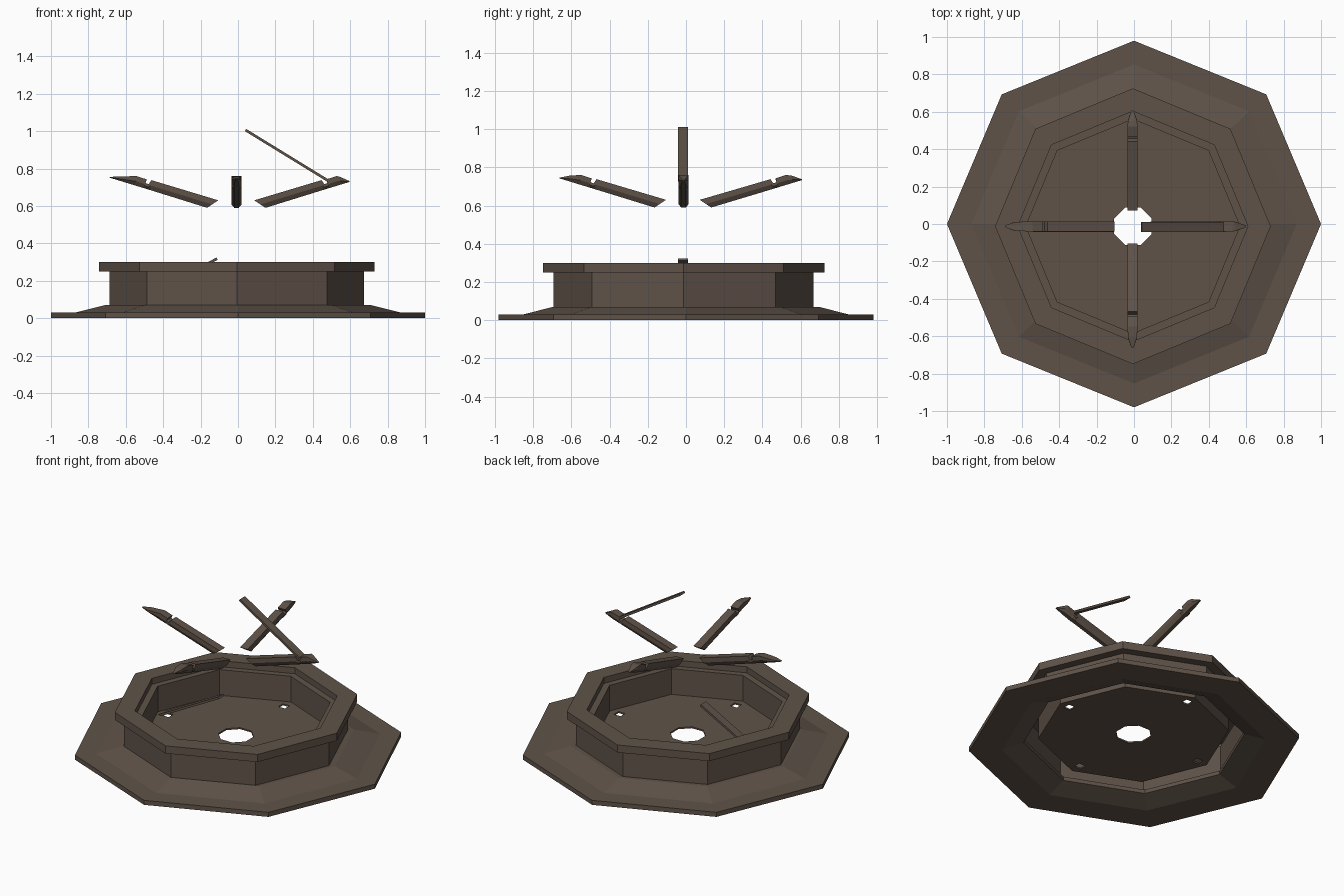
import bpy, bmesh, math
from mathutils import Vector, Matrix

if "Cube" in bpy.data.objects:
    bpy.data.objects.remove(bpy.data.objects["Cube"])

mat = bpy.data.materials.new("dark brown iron")
mat.diffuse_color = (0.115, 0.086, 0.066, 1)
mat.use_nodes = True
mat.node_tree.nodes["Principled BSDF"].inputs["Base Color"].default_value = mat.diffuse_color


def finish(name, bm, material=True, normals=True):
    if normals:
        bmesh.ops.recalc_face_normals(bm, faces=bm.faces[:])
    me = bpy.data.meshes.new(name)
    bm.to_mesh(me)
    bm.free()
    ob = bpy.data.objects.new(name, me)
    bpy.context.collection.objects.link(ob)
    if material:
        me.materials.append(mat)
    return ob


def lathe(name, profile, cx=0, cy=0, sy=1, closed=False, n=8):
    """Turn an (r, z) profile into an n-sided ring."""
    bm = bmesh.new()
    rings = []
    for r, z in profile:
        rings.append([bm.verts.new((cx + r * math.cos(2 * math.pi * i / n),
                                    cy + r * sy * math.sin(2 * math.pi * i / n), z))
                      for i in range(n)])
    pairs = list(zip(rings, rings[1:]))
    if closed:
        pairs.append((rings[-1], rings[0]))
    for a, b in pairs:
        for i in range(n):
            j = (i + 1) % n
            bm.faces.new((a[i], a[j], b[j], b[i]))
    return finish(name, bm)


# octagonal skirt at the foot, sloped on top and hollowed below
lathe("base_skirt", [(0.67, 0.07), (0.71, 0.07), (0.87, 0.03), (1.0, 0.03),
                     (1.0, 0.0), (0.80, 0.0), (0.67, 0.045)], sy=0.98, closed=True)

# bowl: outer wall, overhanging rim, stepped ledge and inner wall
lathe("bowl_wall", [(0.68, 0.06), (0.68, 0.25), (0.737, 0.25), (0.737, 0.30),
                    (0.615, 0.30), (0.615, 0.26), (0.572, 0.26), (0.572, 0.08)],
      cx=-0.006, cy=-0.012)


# floor plate with one centre hole and four bracket slots
def prism(bm, r, n, x, y, z, h, turn):
    bmesh.ops.create_cone(bm, cap_ends=True, segments=n, radius1=r, radius2=r, depth=h,
                          matrix=Matrix.Translation((x, y, z)) @ Matrix.Rotation(turn, 4, 'Z'))


bm = bmesh.new()
prism(bm, 0.572, 8, -0.006, -0.012, 0.085, 0.01, 0)
floor = finish("bowl_floor", bm)
bm = bmesh.new()
prism(bm, 0.108, 8, -0.006, -0.012, 0.085, 0.1, math.pi / 8)
for k in range(4):
    a = k * math.pi / 2
    prism(bm, 0.034, 4, -0.006 + 0.5 * math.cos(a), -0.012 + 0.5 * math.sin(a),
          0.085, 0.1, math.pi / 4)
cutter = finish("floor_hole_cutter", bm, material=False)
cutter.hide_render = True
cutter.hide_viewport = True
mod = floor.modifiers.new("holes", 'BOOLEAN')
mod.operation = 'DIFFERENCE'
mod.object = cutter
mod.solver = 'EXACT'


# raised arms: bevelled bars, slanted inner end, notch and pointed tip
def arm(name, angle, inner, length):
    def bottom(s):
        return 0.59 + 0.305 * (s - 0.15)
    tip = bottom(length)
    # stations: top s, top z, bottom s, bottom z, half width
    st = [(inner, 0.63, inner + 0.06, 0.59, 0.027),
          (0.455, 0.738, 0.462, bottom(0.462), 0.027),
          (0.470, 0.716, 0.472, bottom(0.472), 0.027),
          (0.490, 0.724, 0.492, bottom(0.492), 0.027),
          (0.480, 0.742, 0.500, bottom(0.500), 0.027),
          (0.535, 0.760, 0.540, bottom(0.540), 0.027),
          (length - 0.055, 0.757, length - 0.05, bottom(length - 0.05), 0.024),
          (length, tip + 0.004, length, tip, 0.006)]
    bm = bmesh.new()
    rings = []
    for ts, tz, bs, bz, w in st:
        ms, mz = ts + (bs - ts) * 0.55, tz + (bz - tz) * 0.55
        rings.append([bm.verts.new(p) for p in (
            (ts, -w, tz), (ts, w, tz), (ms, w, mz), (bs, w * 0.45, bz),
            (bs, -w * 0.45, bz), (ms, -w, mz))])
    for a, b in zip(rings, rings[1:]):
        for i in range(6):
            j = (i + 1) % 6
            bm.faces.new((a[i], a[j], b[j], b[i]))
    bm.faces.new(rings[0])
    bm.faces.new(rings[-1])
    ob = finish(name, bm)
    ob.matrix_world = (Matrix.Translation((-0.008, -0.013, 0))
                       @ Matrix.Rotation(angle, 4, 'Z'))


arm("arm_right", 0, 0.095, 0.605)
arm("arm_back", math.pi / 2, 0.085, 0.62)
arm("arm_left", math.pi, 0.097, 0.68)
arm("arm_front", -math.pi / 2, 0.092, 0.648)


# thin flat struts, one leaning off the right arm and one lying in the bowl
def strut(name, p, q, width=0.054, thick=0.014):
    p, q = Vector(p), Vector(q)
    bm = bmesh.new()
    bmesh.ops.create_cube(bm, size=1, matrix=Matrix.Diagonal(((q - p).length, width, thick, 1)))
    ob = finish(name, bm)
    d = q - p
    ob.matrix_world = (Matrix.Translation((p + q) / 2)
                       @ Matrix.Rotation(-math.atan2(d.z, d.x), 4, 'Y'))


strut("upper_strut", (0.04, -0.016, 1.006), (0.485, -0.016, 0.733))
strut("lower_strut", (-0.55, -0.016, 0.085), (-0.112, -0.016, 0.318))
